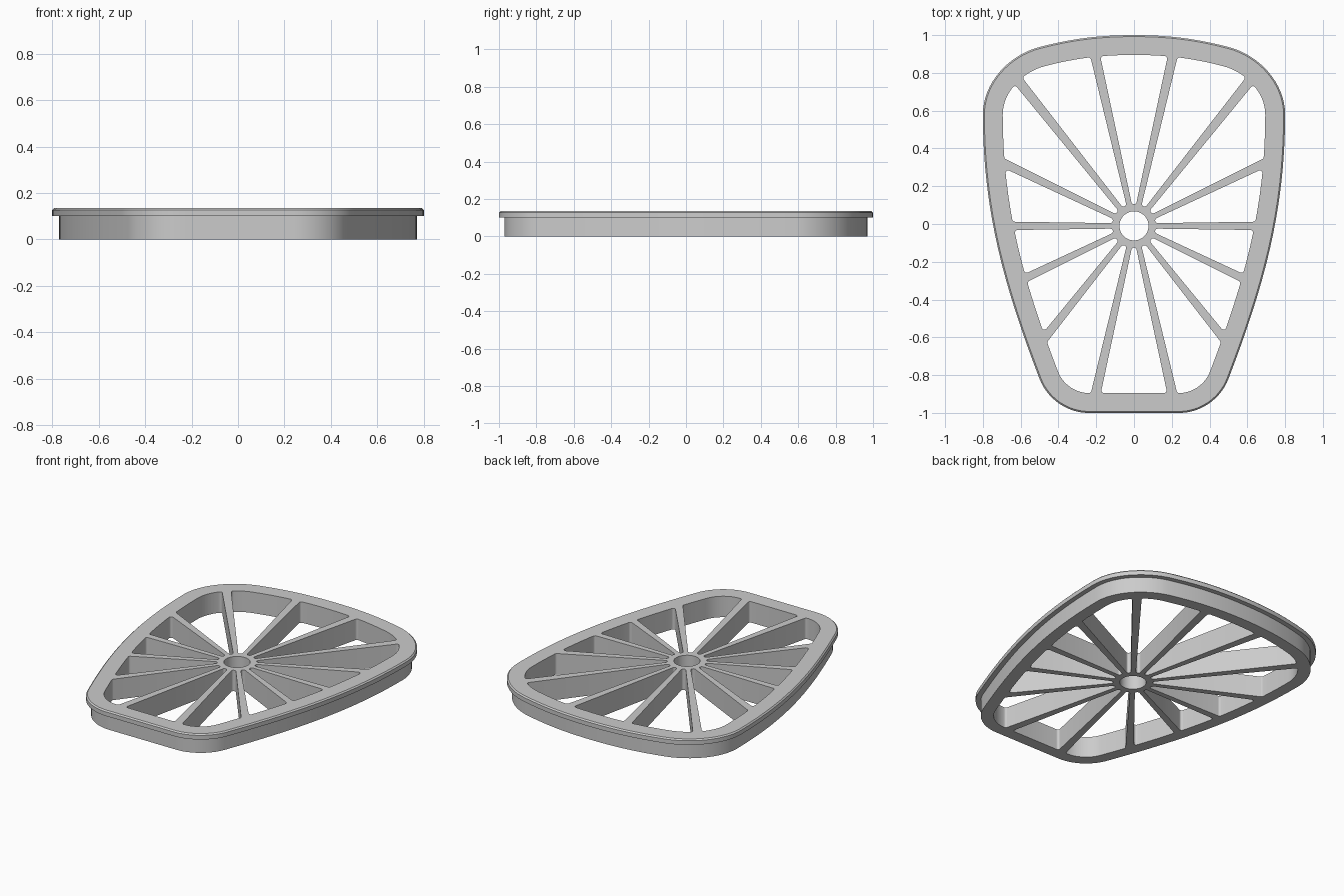
import bpy, bmesh, math
from mathutils import Vector
from mathutils.geometry import interpolate_bezier

if "Cube" in bpy.data.objects:
    bpy.data.objects.remove(bpy.data.objects["Cube"])

CENTRE = Vector((0, -0.01))
SPOKES = 14
FILLET = 0.014
RIM_WIDTH = 0.105
HEIGHT = 0.135

grey = bpy.data.materials.new("plain grey")
grey.use_nodes = True
grey.diffuse_color = (0.6, 0.6, 0.6, 1)
grey.node_tree.nodes["Principled BSDF"].inputs["Base Color"].default_value = (0.6, 0.6, 0.6, 1)


def polar(angle, r=1.0):
    return Vector((math.cos(angle) * r, math.sin(angle) * r))


def make_object(name, bm):
    bmesh.ops.recalc_face_normals(bm, faces=bm.faces)
    mesh = bpy.data.meshes.new(name)
    bm.to_mesh(mesh)
    bm.free()
    mesh.materials.append(grey)
    obj = bpy.data.objects.new(name, mesh)
    bpy.context.collection.objects.link(obj)
    return obj


def add_loft(bm, layers):
    """Skin stacked loops, given as (points, z), and cap both ends."""
    rings = [[bm.verts.new((p.x, p.y, z)) for p in pts] for pts, z in layers]
    n = len(rings[0])
    for low, high in zip(rings, rings[1:]):
        for i in range(n):
            j = (i + 1) % n
            bm.faces.new((low[i], low[j], high[j], high[i]))
    bm.faces.new(rings[0])
    bm.faces.new(rings[-1])


def clip(poly, origin, normal):
    """Keep the part of a convex polygon on the normal's side of a line."""
    out = []
    for i, p in enumerate(poly):
        q = poly[(i + 1) % len(poly)]
        a, b = (p - origin).dot(normal), (q - origin).dot(normal)
        if a >= 0:
            out.append(p)
        if (a >= 0) != (b >= 0):
            out.append(p.lerp(q, a / (a - b)))
    return out


def rounded(poly, r):
    """Grow a convex counter-clockwise polygon by r with round corners."""
    poly = [p for i, p in enumerate(poly) if (p - poly[i - 1]).length > 0.001]
    out = []
    for i, p in enumerate(poly):
        before, after = p - poly[i - 1], poly[(i + 1) % len(poly)] - p
        start = math.atan2(-before.x, before.y)
        turn = (math.atan2(-after.x, after.y) - start) % math.tau
        if turn > math.pi:
            turn = 0
        steps = max(1, math.ceil(turn / 0.3))
        out += [p + polar(start + turn * s / steps, r) for s in range(steps + 1)]
    return [p for i, p in enumerate(out) if (p - out[i - 1]).length > 0.0005]


# Half outline: knot, travel direction in degrees; then mirrored
knots = [((0, 1), 0), ((0.5, 0.937), -14.5), ((0.8, 0.58), -90),
         ((0.5, -0.82), -111), ((0.24, -1), -180), ((0, -1), -180)]
half = []
for (p, a), (q, b) in zip(knots, knots[1:]):
    p, q = Vector(p), Vector(q)
    reach = (q - p).length * 0.36
    half += interpolate_bezier(p, p + polar(math.radians(a), reach),
                               q - polar(math.radians(b), reach), q, 17)[:-1]
half = [Vector((p[0], p[1])) for p in half] + [Vector((0, -1))]
outline = half + [Vector((-p.x, p.y)) for p in reversed(half[1:-1])]
count = len(outline)


def inset(distance):
    pts = []
    for i, p in enumerate(outline):
        d = (outline[(i + 1) % count] - outline[i - 1]).normalized()
        pts.append(p + Vector((d.y, -d.x)) * distance)
    return pts


# Solid plate: recessed skirt below a chamfered flange
bm = bmesh.new()
add_loft(bm, [(inset(0.03), 0), (inset(0.03), 0.1), (outline, 0.1),
              (outline, HEIGHT - 0.008), (inset(0.008), HEIGHT)])
plate = make_object("spoked_plate", bm)

# Openings between the spokes, and the hub hole
bm = bmesh.new()
box = [Vector(c) for c in ((-2, -2), (2, -2), (2, 2), (-2, 2))]
inner = box
for i, p in enumerate(outline):
    d = (outline[(i + 1) % count] - p).normalized()
    n = Vector((d.y, -d.x))
    inner = clip(inner, p + n * (RIM_WIDTH + FILLET), n)
step = math.tau / SPOKES
taper, half_width = 0.014, 0.013
for k in range(SPOKES):
    cell = inner
    for normal in (polar(k * step + taper + math.pi / 2),
                   polar((k + 1) * step - taper - math.pi / 2)):
        cell = clip(cell, CENTRE + normal * (half_width + FILLET), normal)
    cell = rounded(cell, FILLET)
    add_loft(bm, [(cell, -0.1), (cell, HEIGHT + 0.1)])
hole = [CENTRE + polar(math.tau * i / 48, 0.077) for i in range(48)]
add_loft(bm, [(hole, -0.1), (hole, HEIGHT + 0.1)])
cutter = make_object("opening_cutter", bm)
cutter.hide_render = True

# Cut the openings, leaving rim, spokes and hub
cut = plate.modifiers.new("openings", 'BOOLEAN')
cut.operation = 'DIFFERENCE'
cut.solver = 'EXACT'
cut.object = cutter
bpy.ops.object.select_all(action='DESELECT')
plate.select_set(True)
bpy.context.view_layer.objects.active = plate
bpy.ops.object.modifier_apply(modifier=cut.name)
bpy.data.objects.remove(cutter)
bpy.ops.object.shade_smooth_by_angle(angle=math.radians(28))
